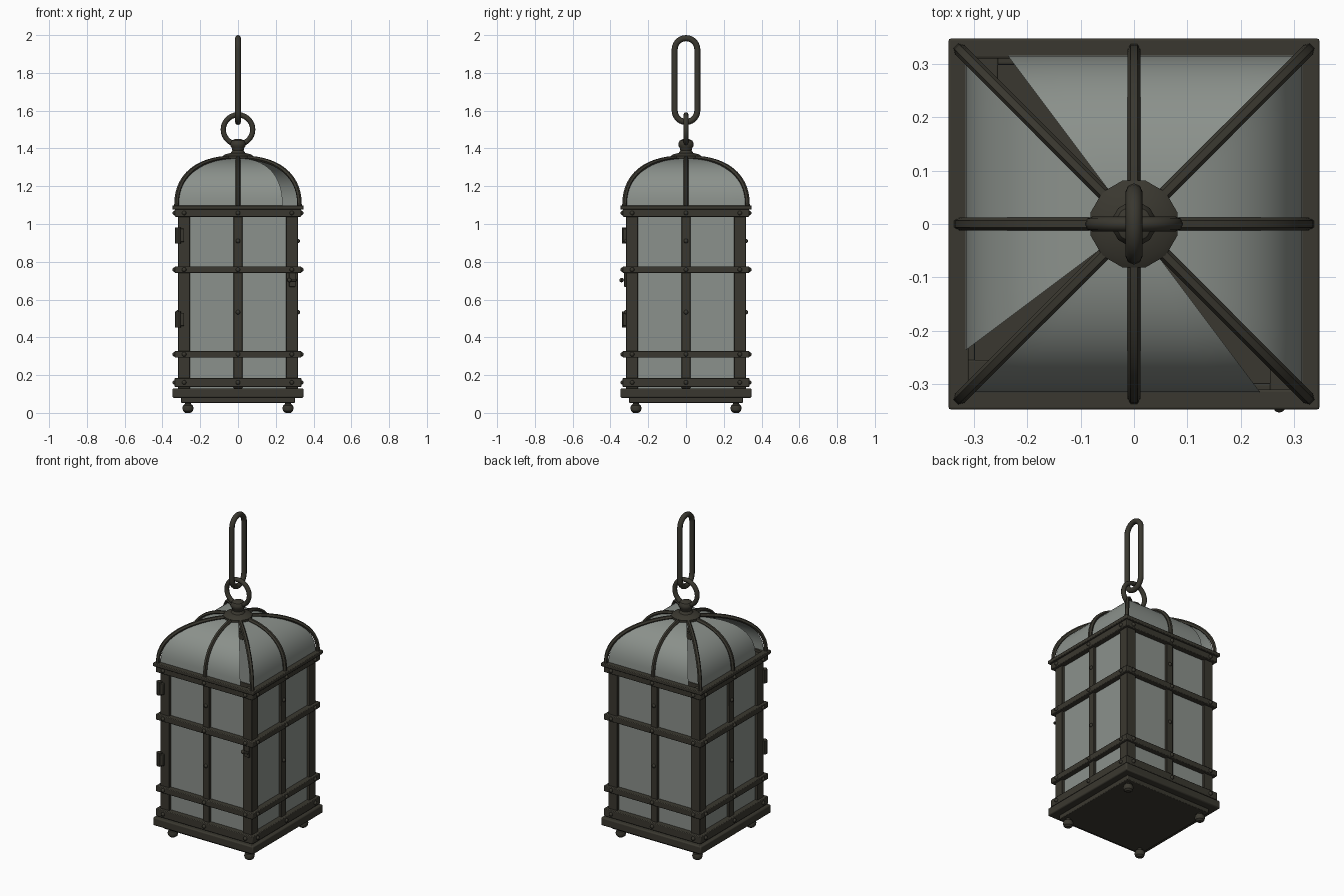
import bpy
import bmesh
from math import pi, sin, cos, sqrt, radians
from mathutils import Matrix, Vector

if "Cube" in bpy.data.objects:
    bpy.data.objects.remove(bpy.data.objects["Cube"])


def material(name, color):
    m = bpy.data.materials.new(name)
    m.use_nodes = True
    m.diffuse_color = color
    m.node_tree.nodes["Principled BSDF"].inputs["Base Color"].default_value = color
    return m


IRON = material("dark iron", (0.042, 0.039, 0.029, 1))
GLASS = material("frosted glass", (0.26, 0.285, 0.262, 1))


def finish(name, bm, mat=IRON, angle=35, recalc=True):
    if recalc:
        bmesh.ops.recalc_face_normals(bm, faces=bm.faces)
    me = bpy.data.meshes.new(name)
    bm.to_mesh(me)
    bm.free()
    me.materials.append(mat)
    me.shade_smooth()
    me.set_sharp_from_angle(angle=radians(angle))
    ob = bpy.data.objects.new(name, me)
    bpy.context.collection.objects.link(ob)
    return ob


def bevel(ob, width):
    mod = ob.modifiers.new("soft edges", "BEVEL")
    mod.width = width
    mod.segments = 2


def box(name, center, size):
    bm = bmesh.new()
    bmesh.ops.create_cube(bm, size=1, matrix=Matrix.Translation(center) @ Matrix.Diagonal((*size, 1)))
    ob = finish(name, bm)
    bevel(ob, 0.003)
    return ob


def lathe(name, profile, sides=12, loop=False, at=(0, 0), mat=IRON):
    """Turn (radius, z) points; four sides give a square of that half width."""
    bm = bmesh.new()
    k = sqrt(2) if sides == 4 else 1
    rings = []
    for r, z in profile:
        rings.append([bm.verts.new((at[0] + k * r * cos(2 * pi * (i + 0.5) / sides),
                                    at[1] + k * r * sin(2 * pi * (i + 0.5) / sides), z))
                      for i in range(sides)])
    pairs = list(zip(rings, rings[1:]))
    if loop:
        pairs.append((rings[-1], rings[0]))
    for a, b in pairs:
        for i in range(sides):
            j = (i + 1) % sides
            bm.faces.new((a[i], a[j], b[j], b[i]))
    if not loop and mat is IRON:
        bm.faces.new(rings[0])
        bm.faces.new(rings[-1])
    return finish(name, bm, mat)


def square_frame(name, outer, inner, z0, z1):
    ob = lathe(name, [(outer, z0), (outer, z1), (inner, z1), (inner, z0)], 4, True)
    bevel(ob, 0.004)


def rod(name, points, radius, cyclic=False, roundness=1):
    cu = bpy.data.curves.new(name, "CURVE")
    cu.dimensions = "3D"
    cu.bevel_depth = radius
    cu.bevel_resolution = roundness
    cu.use_fill_caps = True
    sp = cu.splines.new("POLY")
    sp.points.add(len(points) - 1)
    for p, co in zip(sp.points, points):
        p.co = (*co, 1)
    sp.use_cyclic_u = cyclic
    tmp = bpy.data.objects.new(name, cu)
    bpy.context.collection.objects.link(tmp)
    bpy.context.view_layer.update()
    me = bpy.data.meshes.new_from_object(tmp.evaluated_get(bpy.context.evaluated_depsgraph_get()))
    bpy.data.objects.remove(tmp)
    bm = bmesh.new()
    bm.from_mesh(me)
    bpy.data.meshes.remove(me)
    return finish(name, bm, angle=50)


def dome_curve(width, height, base, steps=14):
    return [(width * max(cos(t), 0.02) ** 0.85, base + height * sin(t) ** 0.85)
            for t in (pi / 2 * i / steps for i in range(steps + 1))]


# Base, tray and feet
bevel(lathe("base_plate", [(0.347, 0.08), (0.347, 0.13)], 4), 0.007)
bevel(lathe("under_plate", [(0.302, 0.053), (0.302, 0.082)], 4), 0.004)
for x in (-0.265, 0.265):
    for y in (-0.265, 0.265):
        lathe("foot", [(0.014, 0), (0.026, 0.009), (0.031, 0.025), (0.026, 0.04),
                       (0.016, 0.047), (0.016, 0.056)], 12, at=(x, y))

# Corner posts and horizontal bands
for x in (-0.286, 0.286):
    for y in (-0.286, 0.286):
        box("corner_post", (x, y, 0.6), (0.063, 0.063, 0.96))
BANDS = [(0.137, 0.185), (0.292, 0.328), (0.74, 0.776), (1.038, 1.078)]
for z0, z1 in BANDS:
    square_frame("band", 0.335, 0.298, z0, z1)
square_frame("top_rim", 0.347, 0.31, 1.076, 1.098)

# Glass walls
lathe("wall_glass", [(0.3, 0.13), (0.3, 1.08)], 4, mat=GLASS)

# Middle bars and rivets, repeated on each of the four sides
rivets = bmesh.new()
for k in range(4):
    turn = Matrix.Rotation(k * pi / 2, 4, "Z")
    bar = box("middle_bar", (0, -0.306, 0.6), (0.046, 0.022, 0.94))
    bar.data.transform(turn)
    spots = [(x, -0.335, (z0 + z1) / 2) for z0, z1 in BANDS for x in (-0.285, 0, 0.285)]
    spots += [(0, -0.317, 0.91), (0, -0.317, 0.533)]
    for p in spots:
        bmesh.ops.create_uvsphere(rivets, u_segments=8, v_segments=6, radius=0.012,
                                  matrix=turn @ Matrix.Translation(p))
finish("rivets", rivets, angle=60)

# Domed glass roof; three sides stop one column short of the corner
bm = bmesh.new()
profile = dome_curve(0.316, 0.255, 1.092)
for k in range(4):
    turn = Matrix.Rotation(k * pi / 2, 4, "Z")
    columns = 9 if k == 1 else 8
    grid = [[bm.verts.new(turn @ Vector((r * (c / 4 - 1), -r, z))) for c in range(columns)]
            for r, z in profile]
    for a, b in zip(grid, grid[1:]):
        for c in range(columns - 1):
            bm.faces.new((a[c], a[c + 1], b[c + 1], b[c]))
finish("roof_glass", bm, GLASS, 40, recalc=False)

# Roof ribs on the side centres and corners
for k in range(8):
    ang = k * pi / 4
    stretch = sqrt(2) if k % 2 else 1
    pts = [(r * stretch * cos(ang), r * stretch * sin(ang), z)
           for r, z in dome_curve(0.326, 0.26, 1.092)]
    rod("roof_rib", pts, 0.0125)

# Finial with its flange, neck and ball
lathe("finial", [(0.083, 1.346), (0.084, 1.36), (0.07, 1.369), (0.04, 1.376), (0.031, 1.39),
                 (0.034, 1.402), (0.042, 1.414), (0.042, 1.428), (0.034, 1.442), (0.015, 1.45)], 12)

# Hanging ring and chain link
rod("hanging_ring", [(0.078 * cos(2 * pi * i / 28), 0, 1.5 + 0.078 * sin(2 * pi * i / 28))
                     for i in range(28)], 0.014, True, 2)
link = [(0, 0.06 * cos(pi * i / 12), 1.924 + 0.06 * sin(pi * i / 12)) for i in range(13)]
link += [(0, -y, 1.924 + 1.6 - z) for _, y, z in link]
rod("chain_link", link, 0.016, True, 2)

# Door hinges and latch
for z in (0.94, 0.495):
    box("hinge_leaf", (-0.305, -0.325, z), (0.04, 0.018, 0.07))
    lathe("hinge_pin", [(0.017, z - 0.042), (0.017, z + 0.042)], 10, at=(-0.317, -0.323))
box("latch_plate", (0.288, -0.321, 0.705), (0.034, 0.012, 0.075))
box("latch_handle", (0.288, -0.338, 0.703), (0.042, 0.012, 0.014))
bm = bmesh.new()
bmesh.ops.create_uvsphere(bm, u_segments=10, v_segments=8, radius=0.012,
                          matrix=Matrix.Translation((0.272, -0.341, 0.703)))
finish("latch_knob", bm, angle=60)
